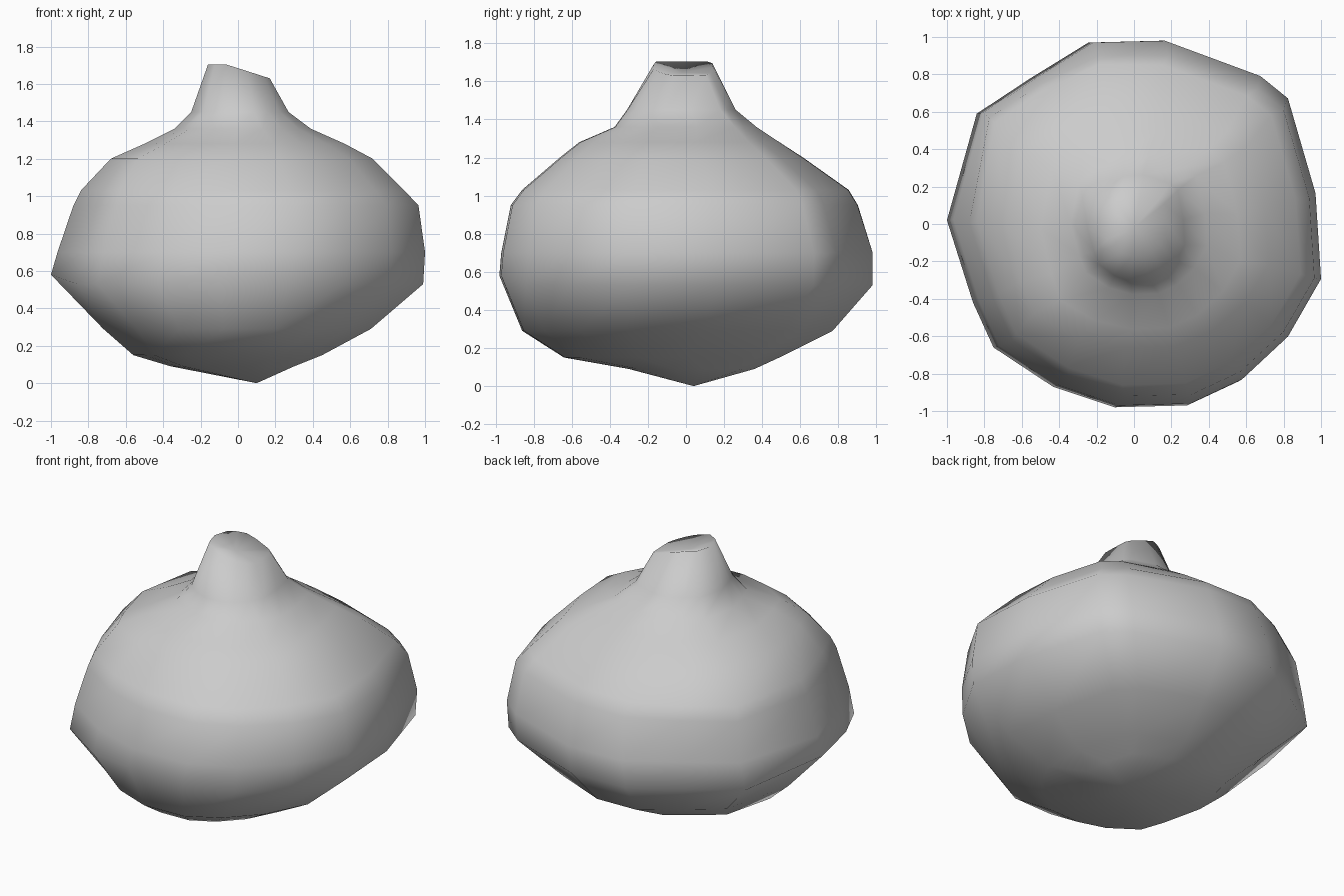
import bpy, bmesh, math

if "Cube" in bpy.data.objects:
    bpy.data.objects.remove(bpy.data.objects["Cube"])

# Faceted plan outline of the bulb (x, y), counter-clockwise
outline = [(1, -.3), (.97, .16), (.82, .67), (.67, .79), (.15, .98), (-.24, .97),
           (-.55, .78), (-.84, .59), (-1, .02), (-.86, -.42), (-.75, -.66),
           (-.43, -.87), (-.1, -.98), (.29, -.97), (.57, -.84), (.82, -.61)]

# Uneven profile: z, x min, x max, y min, y max,
# then extra fullness at the back-right, back-left and front-left diagonals
levels = [
    (.09, -.36, .30, -.30, .36, 0, 0, .06),
    (.15, -.56, .45, -.64, .49, 0, 0, .04),
    (.29, -.72, .71, -.86, .77, 0, 0, 0),
    (.53, -1.0, .99, -.98, .98, 0, 0, 0),
    (.70, -.965, 1.0, -.97, .98, 0, 0, 0),
    (.95, -.88, .965, -.92, .90, 0, .06, 0),
    (1.03, -.84, .89, -.86, .85, 0, .07, .01),
    (1.20, -.68, .72, -.66, .61, .02, .08, .06),
    (1.28, -.50, .57, -.56, .49, .02, .06, .06),
    (1.36, -.34, .39, -.375, .37, .02, .03, .03),
    (1.45, -.25, .27, -.31, .26, .06, 0, 0),
    (1.68, -.16, .17, -.17, .14, .15, 0, .04),
]

bm = bmesh.new()
rings = []
for i, (z, x0, x1, y0, y1, br, bl, fl) in enumerate(levels):
    ring = []
    for u, v in outline:
        full = (br if v > 0 else 0) if u > 0 else (bl if v > 0 else fl)
        s = 1 + full * math.sin(2 * math.atan2(v, u)) ** 2
        x = (x0 + x1) / 2 + s * u * (x1 - x0) / 2
        y = (y0 + y1) / 2 + s * v / .98 * (y1 - y0) / 2
        h = z
        # Widest ring sits higher at the left and front tips
        if i == 3 and (u < -.95 or v < -.95):
            h += .05
        # Slanted cut rim at the top of the stem
        if i == len(levels) - 1:
            h = min(1.705, 1.70 - .32 * (x + .05))
        ring.append(bm.verts.new((x, y, h)))
    rings.append(ring)

# Skin between rings, pointed base and slightly sunken stem top
n = len(outline)
base = bm.verts.new((.1, .04, 0))
top = bm.verts.new((0, -.02, 1.645))
for k in range(n):
    j = (k + 1) % n
    for a, b in zip(rings, rings[1:]):
        bm.faces.new((a[k], a[j], b[j], b[k]))
    bm.faces.new((base, rings[0][j], rings[0][k]))
    bm.faces.new((top, rings[-1][k], rings[-1][j]))
bmesh.ops.recalc_face_normals(bm, faces=bm.faces)
for f in bm.faces:
    f.smooth = True

mesh = bpy.data.meshes.new("bulb")
bm.to_mesh(mesh)
bm.free()
bulb = bpy.data.objects.new("bulb", mesh)
bpy.context.collection.objects.link(bulb)
